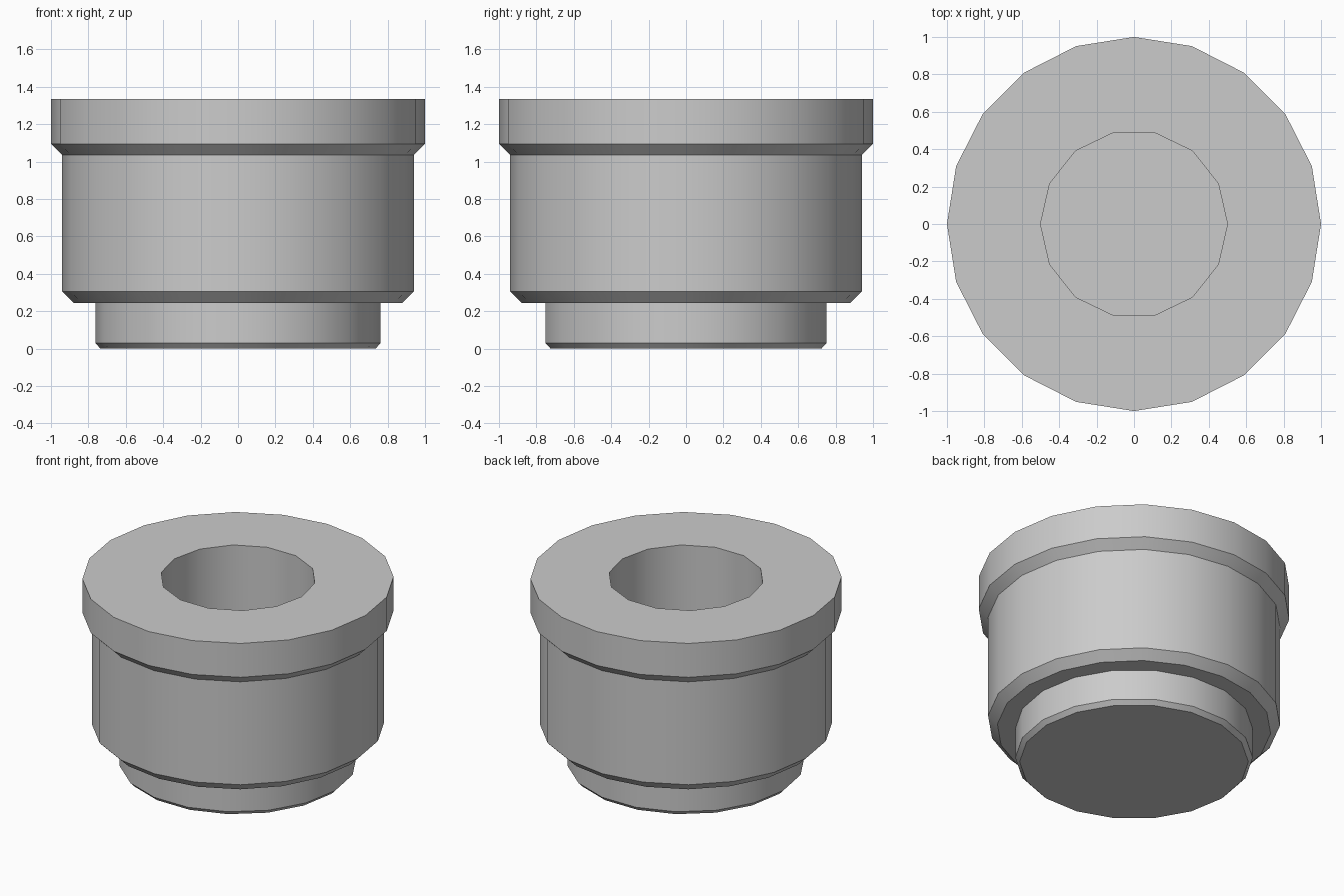
import bpy, bmesh, math

cube = bpy.data.objects.get("Cube")
if cube:
    bpy.data.objects.remove(cube, do_unlink=True)

GREY = (0.6, 0.6, 0.6, 1.0)
grey = bpy.data.materials.new("plain_grey")
grey.use_nodes = True
grey.diffuse_color = GREY
grey.node_tree.nodes["Principled BSDF"].inputs["Base Color"].default_value = GREY


def ring(bm, sides, radius, z):
    """One polygon ring with a corner on the x axis."""
    step = 2 * math.pi / sides
    return [bm.verts.new((radius * math.cos(i * step), radius * math.sin(i * step), z))
            for i in range(sides)]


def wall(bm, low, high):
    """Quads joining two rings with the same number of sides."""
    n = len(low)
    for i in range(n):
        j = (i + 1) % n
        bm.faces.new((low[i], low[j], high[j], high[i]))


def stack(bm, sides, profile):
    """Rings through (radius, z) points, joined by walls."""
    rings = [ring(bm, sides, r, z) for r, z in profile]
    for low, high in zip(rings, rings[1:]):
        wall(bm, low, high)
    return rings


def annulus(bm, outer, inner):
    """Flat face band between two rings with different side counts."""
    edges = []
    for loop in (outer, inner):
        for a, b in zip(loop, loop[1:] + loop[:1]):
            edges.append(bm.edges.get((a, b)) or bm.edges.new((a, b)))
    bmesh.ops.triangle_fill(bm, edges=edges, use_beauty=True)


def finish(bm, name):
    bmesh.ops.recalc_face_normals(bm, faces=bm.faces[:])
    mesh = bpy.data.meshes.new(name)
    bm.to_mesh(mesh)
    bm.free()
    mesh.materials.append(grey)
    obj = bpy.data.objects.new(name, mesh)
    bpy.context.collection.objects.link(obj)
    bpy.ops.object.select_all(action="DESELECT")
    obj.select_set(True)
    bpy.context.view_layer.objects.active = obj
    bpy.ops.object.shade_smooth_by_angle(angle=math.radians(30))
    return obj


# Flanged body with chamfered edges and a blind bore
SHOULDER, TOP, FLOOR = 0.245, 1.335, 0.25
bm = bmesh.new()
shell = stack(bm, 20, [(0.88, SHOULDER), (0.94, 0.305), (0.94, 1.035),
                       (1.0, 1.095), (1.0, TOP)])
bore = stack(bm, 14, [(0.5, FLOOR), (0.5, TOP)])
bm.faces.new(shell[0])
bm.faces.new(bore[0])
annulus(bm, shell[-1], bore[-1])
finish(bm, "flanged_body")

# Narrower foot under the body
bm = bmesh.new()
foot = stack(bm, 18, [(0.735, 0.0), (0.763, 0.03), (0.763, SHOULDER)])
bm.faces.new(foot[0])
finish(bm, "foot")
